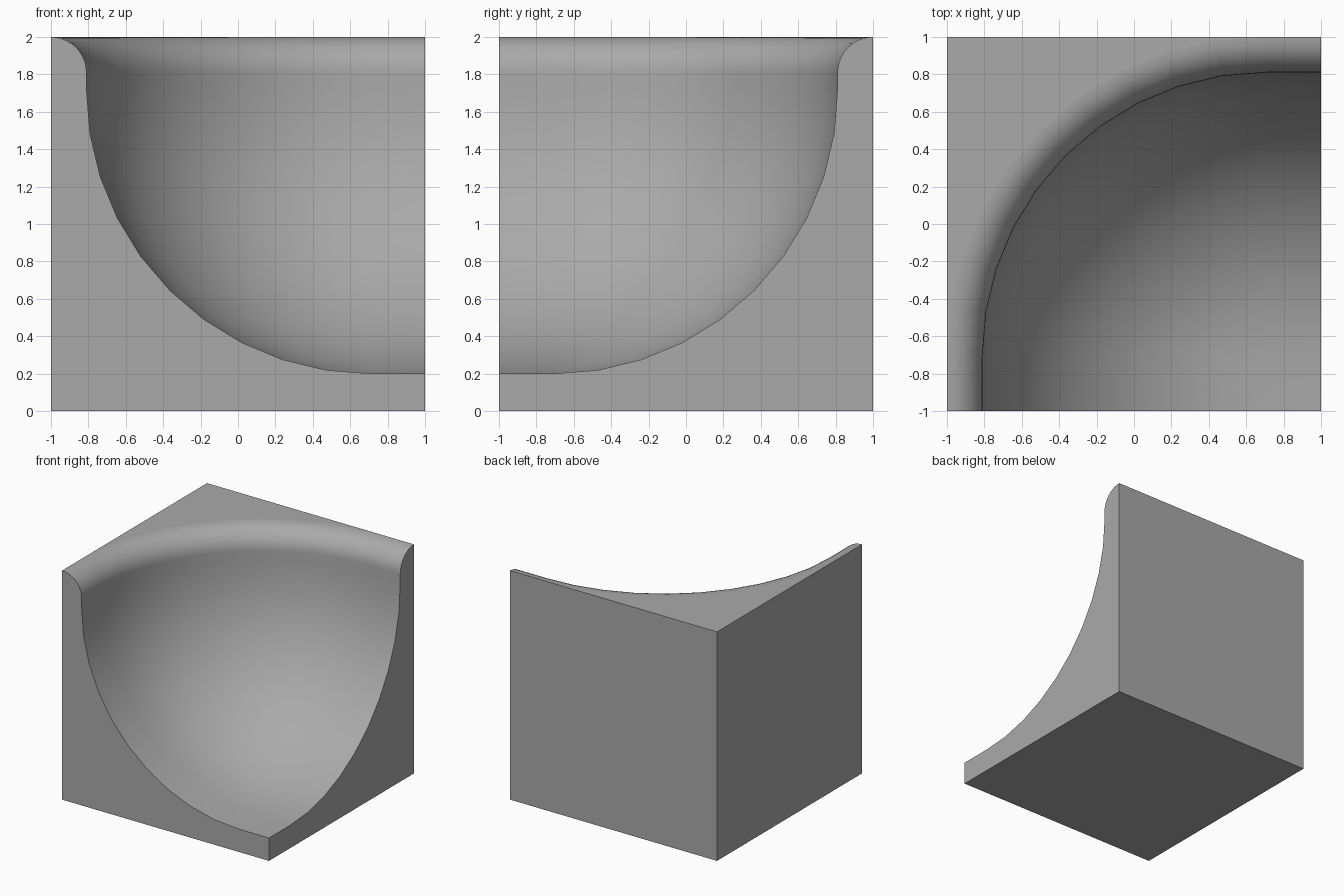
import bpy, bmesh
from math import sin, cos, pi
from mathutils import Vector

if "Cube" in bpy.data.objects:
    bpy.data.objects.remove(bpy.data.objects["Cube"], do_unlink=True)

# Proportions of the block and its rounded hollow
HOLLOW = 1.52          # corner radius of the hollow
LIP = 0.19             # radius of the rolled rim
CENTRE = 0.71          # corner centre at (CENTRE, -CENTRE)
FLOOR = 0.2
STEPS = 10

# Colour
grey = bpy.data.materials.new("plain grey")
grey.use_nodes = True
colour = (0.4, 0.4, 0.4, 1)
grey.diffuse_color = colour
grey.node_tree.nodes["Principled BSDF"].inputs["Base Color"].default_value = colour

# Profile as (radius, height): rolled rim, then hollow down to the floor
quarter = [i / STEPS * pi / 2 for i in range(STEPS + 1)]
profile = [(HOLLOW + LIP - LIP * sin(a), 2 - LIP + LIP * cos(a)) for a in quarter]
profile += [(HOLLOW * cos(a), FLOOR + HOLLOW - HOLLOW * sin(a)) for a in quarter[:-1]]

bm = bmesh.new()


def sweep_row(angle, shift_x=0, shift_y=0):
    """One copy of the profile, turned about the corner centre."""
    return [bm.verts.new((CENTRE + shift_x - r * cos(angle),
                          -CENTRE + shift_y + r * sin(angle), z)) for r, z in profile]


# Hollow: a quarter turn with a short straight run at each open side
run = 1 - CENTRE
rows = [sweep_row(0, shift_y=-run)]
rows += [sweep_row(a) for a in quarter]
rows += [sweep_row(pi / 2, shift_x=run)]
pole = bm.verts.new((CENTRE, -CENTRE, FLOOR))
front_end = bm.verts.new((CENTRE, -1, FLOOR))
side_end = bm.verts.new((1, -CENTRE, FLOOR))
floor_corner = bm.verts.new((1, -1, FLOOR))
ends = [front_end] + [pole] * len(quarter) + [side_end]

curved = []
for a, b, end_a, end_b in zip(rows, rows[1:], ends, ends[1:]):
    for i in range(len(profile) - 1):
        curved.append(bm.faces.new((a[i], a[i + 1], b[i + 1], b[i])))
    tip = (end_a,) if end_a is end_b else (end_a, end_b)
    curved.append(bm.faces.new((a[-1], *tip, b[-1])))
curved.append(bm.faces.new((pole, front_end, floor_corner, side_end)))
for face in curved:
    face.smooth = True

# Flat outer walls, base and top
base = [bm.verts.new((x, y, 0)) for x, y in ((-1, -1), (1, -1), (1, 1), (-1, 1))]
back_corner = bm.verts.new((-1, 1, 2))
rim = [row[0] for row in rows]
bm.faces.new(base[::-1])
bm.faces.new(rim + [back_corner])
bm.faces.new([base[0], base[1], floor_corner, front_end] + rows[0][::-1])
bm.faces.new([base[2], base[1], floor_corner, side_end] + rows[-1][::-1])
bm.faces.new([base[0], base[3], back_corner, rim[1], rim[0]])
bm.faces.new([base[2], base[3], back_corner, rim[-2], rim[-1]])
bmesh.ops.recalc_face_normals(bm, faces=bm.faces)

mesh = bpy.data.meshes.new("hollowed_block")
bm.to_mesh(mesh)
bm.free()
mesh.materials.append(grey)
block = bpy.data.objects.new("hollowed_block", mesh)
bpy.context.collection.objects.link(block)
